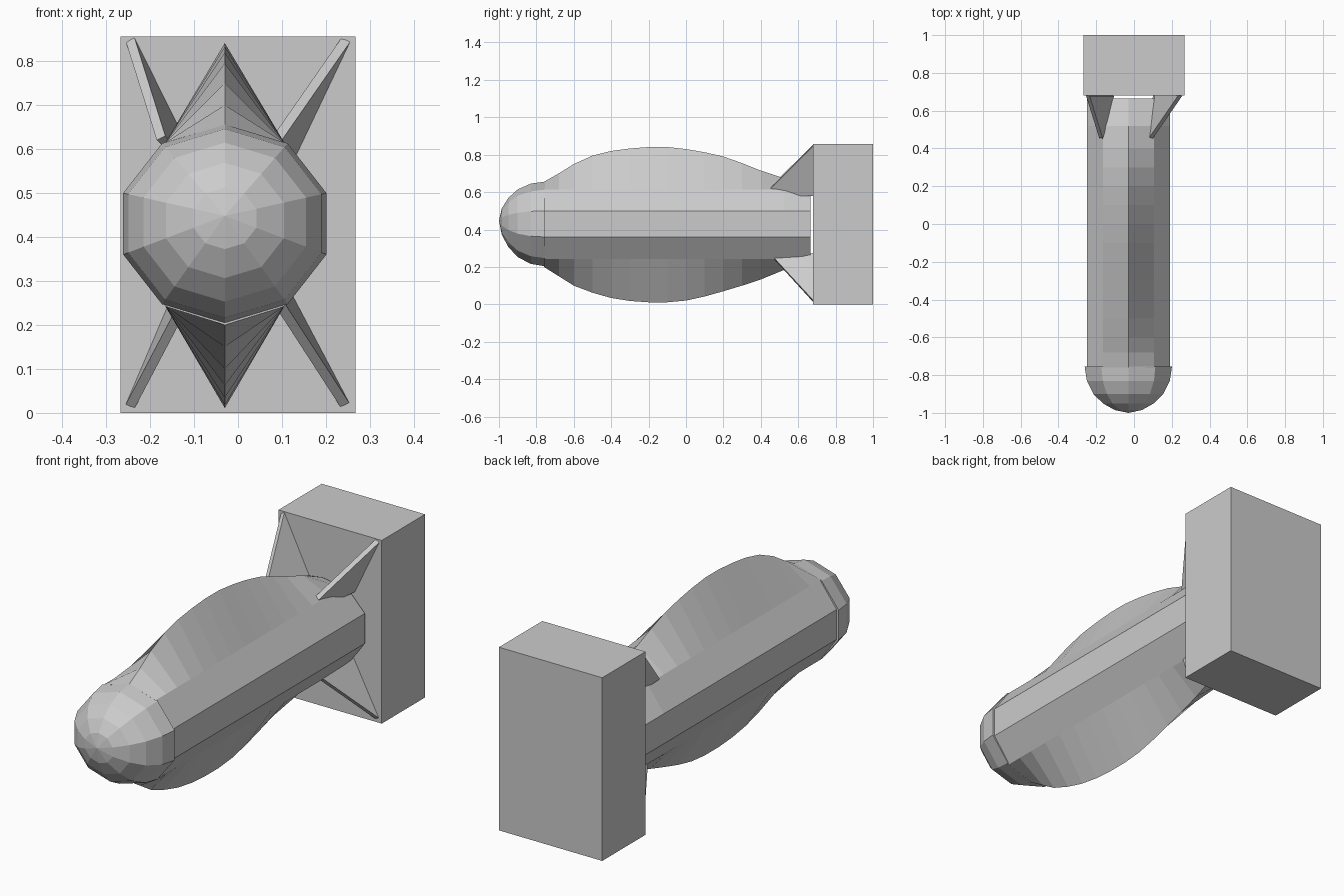
import bpy, bmesh, math
from mathutils import Vector

if "Cube" in bpy.data.objects:
    bpy.data.objects.remove(bpy.data.objects["Cube"])

CX = -0.03  # hull axis


def finish(name, bm):
    bmesh.ops.recalc_face_normals(bm, faces=bm.faces)
    me = bpy.data.meshes.new(name)
    bm.to_mesh(me)
    bm.free()
    ob = bpy.data.objects.new(name, me)
    bpy.context.collection.objects.link(ob)
    return ob


def loft(name, rings, tip=None):
    bm = bmesh.new()
    vs = [[bm.verts.new(p) for p in r] for r in rings]
    n = len(vs[0])
    for a, b in zip(vs, vs[1:]):
        for i in range(n):
            j = (i + 1) % n
            bm.faces.new((a[i], a[j], b[j], b[i]))
    bm.faces.new(vs[0])
    if tip:
        t = bm.verts.new(tip)
        for i in range(n):
            bm.faces.new((vs[-1][i], vs[-1][(i + 1) % n], t))
    else:
        bm.faces.new(vs[-1])
    return finish(name, bm)


# Tail block
bm = bmesh.new()
bmesh.ops.create_cube(bm, size=1)
for v in bm.verts:
    v.co = Vector((v.co.x * 0.534, 0.84 + v.co.y * 0.32, 0.428 + v.co.z * 0.856))
finish("tail_block", bm)

# Ten-sided hull whose top and bottom edges swell into keels: (y, top, bottom)
keel = [(-0.76, 0.655, 0.20), (-0.68, 0.70, 0.15), (-0.6, 0.75, 0.10),
        (-0.5, 0.795, 0.062), (-0.4, 0.82, 0.034), (-0.3, 0.833, 0.018),
        (-0.2, 0.841, 0.011), (-0.1, 0.841, 0.011), (0, 0.83, 0.02),
        (0.1, 0.813, 0.042), (0.2, 0.79, 0.07), (0.3, 0.755, 0.10),
        (0.4, 0.715, 0.133), (0.52, 0.675, 0.182), (0.665, 0.61, 0.24)]
side = [(0.135, 0.615), (0.22, 0.50), (0.22, 0.36), (0.135, 0.242)]
rings = []
for y, top, bot in keel:
    s = side
    if y > 0.6:
        s = [(0.135, 0.59)] + side[1:]
    rings.append([(CX, y, top)] + [(CX + x, y, z) for x, z in s]
                 + [(CX, y, bot)] + [(CX - x, y, z) for x, z in reversed(s)])
loft("hull", rings)

# Rounded nose: (y, radius factor)
rings = []
for y, f in [(-0.755, 1), (-0.83, 0.95), (-0.90, 0.80), (-0.95, 0.58), (-0.985, 0.31)]:
    zc = 0.43 + 0.018 * (1 - f)
    rings.append([(CX + 0.243 * f * math.sin(a), y, zc + 0.226 * f * math.cos(a))
                  for a in (i * math.tau / 10 for i in range(10))])
loft("nose", rings, (CX, -1, 0.448))


# Four swept tail fins: thin plates from the hull to the block corners
def fin(name, pts, t=0.011):
    p = [Vector(q) for q in pts]
    n = (p[1] - p[0]).cross(p[2] - p[0]).normalized() * t
    loft(name, [[q + n for q in p], [q - n for q in p]])


fin("fin_top_left", [(-0.175, 0.455, 0.625), (-0.245, 0.68, 0.848),
                     (-0.115, 0.68, 0.585), (-0.135, 0.58, 0.585)])
fin("fin_top_right", [(0.09, 0.455, 0.625), (0.245, 0.68, 0.848),
                      (0.12, 0.68, 0.585), (0.11, 0.58, 0.585)])
fin("fin_bottom_left", [(-0.115, 0.455, 0.262), (-0.245, 0.68, 0.015),
                        (-0.145, 0.68, 0.25), (-0.135, 0.62, 0.24)])
fin("fin_bottom_right", [(0.085, 0.455, 0.262), (0.243, 0.68, 0.018),
                         (0.11, 0.68, 0.27), (0.105, 0.62, 0.25)])
